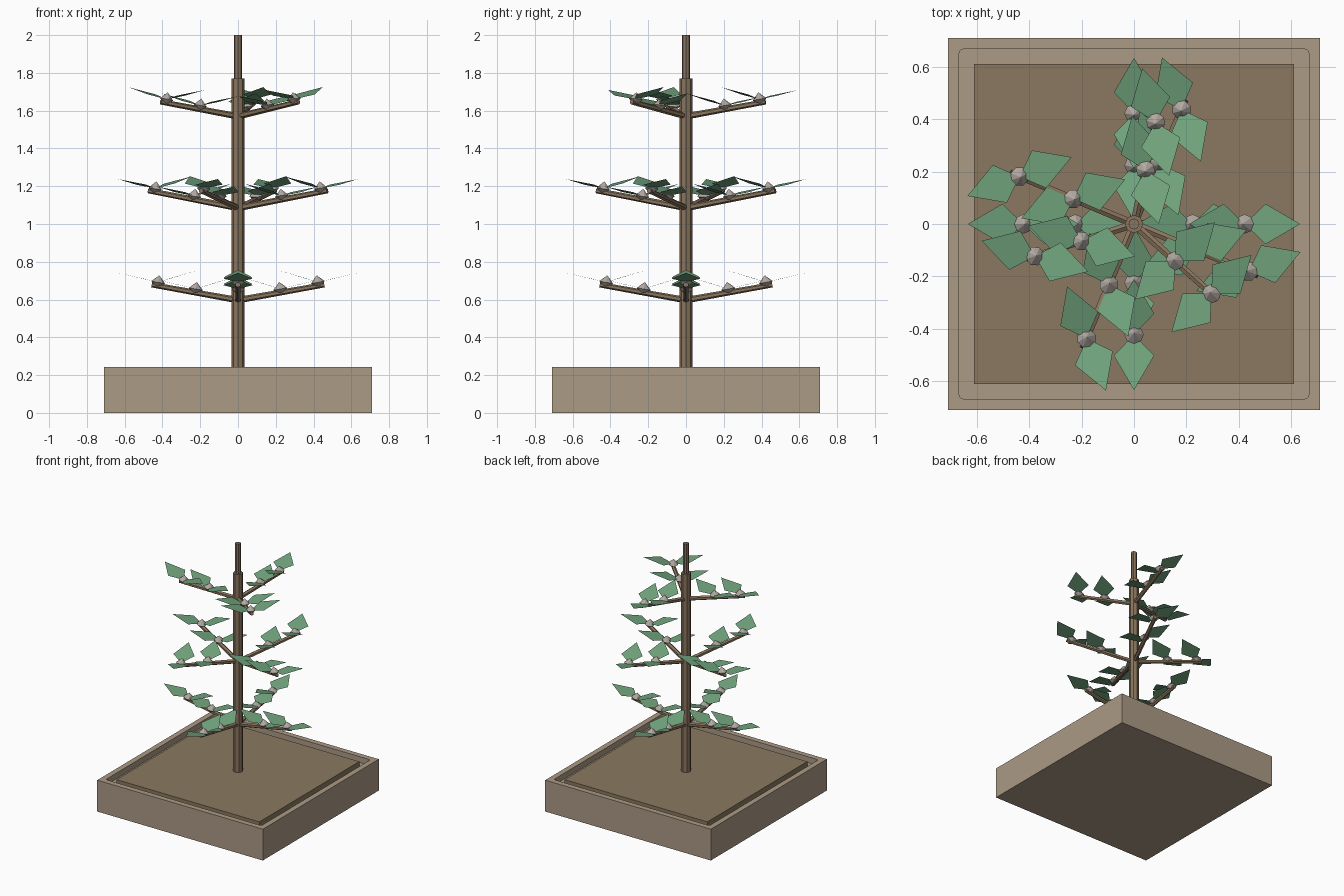
import bpy, bmesh, math
from mathutils import Matrix, Vector

if "Cube" in bpy.data.objects:
    bpy.data.objects.remove(bpy.data.objects["Cube"])


def material(name, color):
    m = bpy.data.materials.new(name)
    m.use_nodes = True
    m.diffuse_color = (*color, 1)
    m.node_tree.nodes["Principled BSDF"].inputs["Base Color"].default_value = (*color, 1)
    return m


STONE = material("planter tan", (0.41, 0.325, 0.235))
SOIL = material("soil brown", (0.255, 0.19, 0.118))
BARK = material("bark brown", (0.255, 0.178, 0.11))
LEAF = material("leaf green", (0.165, 0.37, 0.205))
BUD = material("bud grey", (0.45, 0.40, 0.36))


def finish(name, bm, mat):
    mesh = bpy.data.meshes.new(name)
    bm.to_mesh(mesh)
    bm.free()
    mesh.materials.append(mat)
    ob = bpy.data.objects.new(name, mesh)
    bpy.context.collection.objects.link(ob)
    return ob


def box(bm, half, bottom, top):
    size = Matrix.Diagonal((2 * half, 2 * half, top - bottom, 1))
    bmesh.ops.create_cube(bm, size=1, matrix=Matrix.Translation((0, 0, (bottom + top) / 2)) @ size)


def rod(name, start, end, r1, r2, sides):
    """Straight tapered rod between two points."""
    start, end = Vector(start), Vector(end)
    axis = end - start
    turn = axis.to_track_quat('Z', 'Y').to_matrix().to_4x4()
    bm = bmesh.new()
    bmesh.ops.create_cone(bm, cap_ends=True, segments=sides, radius1=r1, radius2=r2,
                          depth=axis.length,
                          matrix=Matrix.Translation((start + end) / 2) @ turn)
    return finish(name, bm, BARK)


# Planter with a shallow, round-cornered recess
bm = bmesh.new()
box(bm, 0.71, 0, 0.243)
bm.faces.ensure_lookup_table()
top = max(bm.faces, key=lambda f: f.calc_center_median().z)
bmesh.ops.inset_region(bm, faces=[top], thickness=0.06)
floor = bmesh.ops.extrude_discrete_faces(bm, faces=[top])["faces"][0]
bmesh.ops.translate(bm, verts=floor.verts, vec=(0, 0, -0.045))
walls = [e for e in bm.edges if abs(e.verts[0].co.x) < 0.68 and abs(e.verts[1].co.x) < 0.68
         and abs(e.verts[0].co.z - e.verts[1].co.z) > 0.02]
bmesh.ops.bevel(bm, geom=walls, offset=0.015, segments=3, affect='EDGES', profile=0.5)
finish("planter", bm, STONE)

# Soil block standing inside the recess
bm = bmesh.new()
box(bm, 0.612, 0.19, 0.236)
finish("soil", bm, SOIL)

# Trunk and leading shoot
rod("trunk", (0, 0, 0.23), (0, 0, 1.77), 0.035, 0.035, 8)
rod("leading_shoot", (0, 0, 1.76), (0, 0, 2.0), 0.021, 0.021, 8)


def add_leaf(bm, base, heading, rise):
    """Kite-shaped leaf pointing along heading, tip lifted by rise."""
    place = Matrix.Translation(base) @ Matrix.Rotation(heading, 4, 'Z')
    kite = [(0, 0, 0), (0.08, -0.077, rise * 0.4), (0.212, 0, rise), (0.08, 0.077, rise * 0.4)]
    bm.faces.new([bm.verts.new(place @ Vector(p)) for p in kite])


def add_bud(bm, centre, turn):
    """Squat bud made of two cones, base to base."""
    for r1, r2, depth, shift in ((0.037, 0, 0.038, 0.019), (0.012, 0.037, 0.022, -0.011)):
        bmesh.ops.create_cone(bm, cap_ends=r1 < r2, segments=8, radius1=r1, radius2=r2, depth=depth,
                              matrix=Matrix.Translation(centre) @ turn
                              @ Matrix.Translation((0, 0, shift)))


def branch(name, height, length, angle, leaf_turn):
    """Rising branch with two buds, each carrying a pair of opposite leaves."""
    a = math.radians(angle)
    out = Vector((math.cos(a), math.sin(a), 0.178))
    root = Vector((0, 0, height))
    rod(name, root, root + out * length, 0.017, 0.014, 6)
    turn = Matrix.Rotation(a, 4, 'Z') @ Matrix.Rotation(-0.17, 4, 'Y')
    buds, leaves = bmesh.new(), bmesh.new()
    for share in (0.49, 0.925):
        spot = root + out * length * share + Vector((0, 0, 0.019))
        add_bud(buds, spot, turn)
        heading = a + math.radians(leaf_turn)
        add_leaf(leaves, spot, heading, 0.05)
        add_leaf(leaves, spot, heading + math.pi, 0.065)
    finish(name + "_buds", buds, BUD)
    finish(name + "_leaves", leaves, LEAF)


# Three whorls of branches
for i in range(4):
    branch(f"lower_branch_{i + 1}", 0.597, 0.457, 90 * i, 0)
    branch(f"middle_branch_{i + 1}", 1.085, 0.512, 67.5 + 90 * i, 43)
for i in range(3):
    branch(f"upper_branch_{i + 1}", 1.57, 0.43, 78 + 120 * i, 26 + 120 * i)
